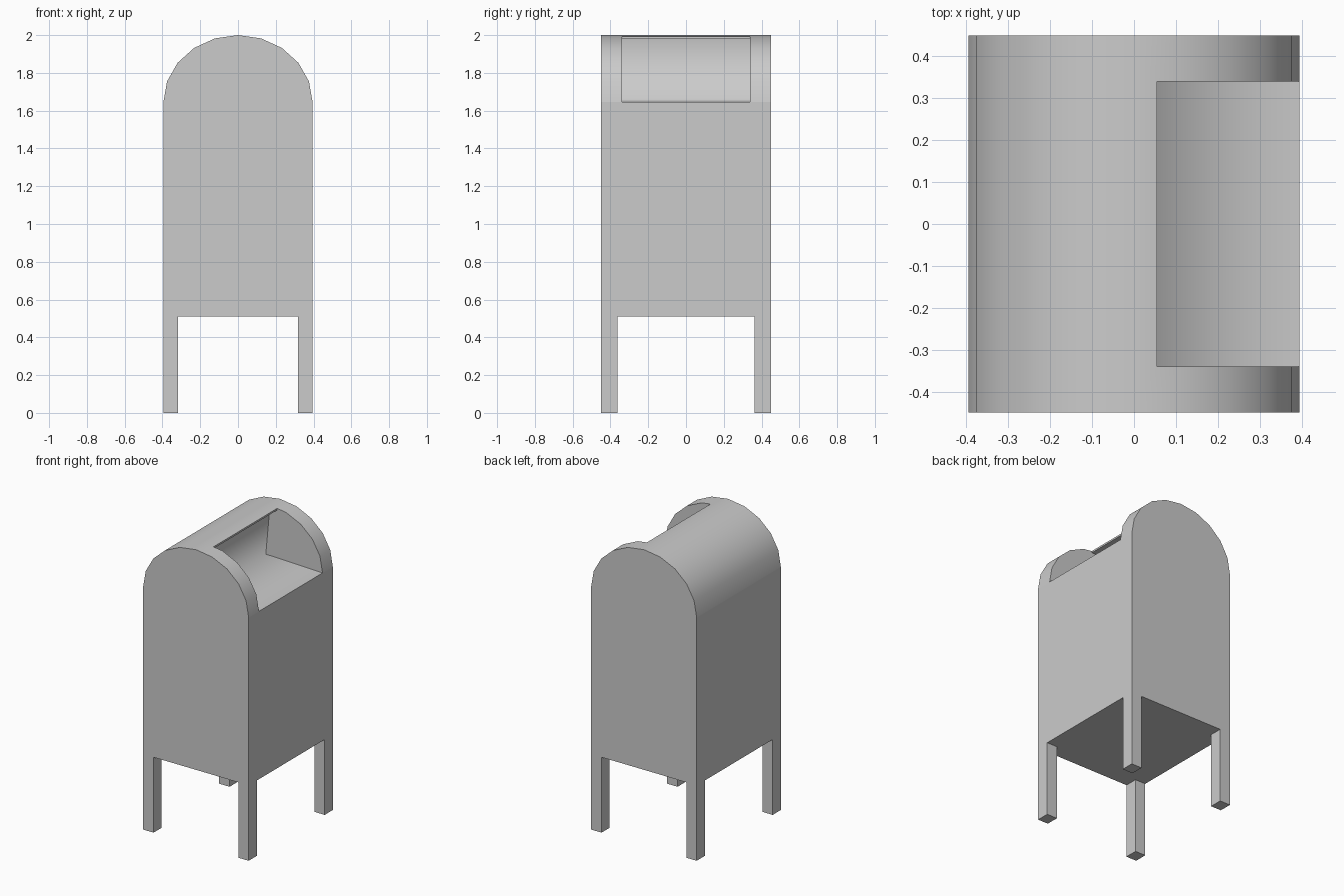
import bpy, bmesh, math

if "Cube" in bpy.data.objects:
    bpy.data.objects.remove(bpy.data.objects["Cube"])

W, D = 0.395, 0.45          # half width, half depth
BASE, SPRING, TOP = 0.51, 1.645, 2.0


def prism(name, profile, half_depth):
    """Extrude an x/z profile along y."""
    bm = bmesh.new()
    face = bm.faces.new([bm.verts.new((x, -half_depth, z)) for x, z in profile])
    out = bmesh.ops.extrude_face_region(bm, geom=[face])
    verts = [g for g in out["geom"] if isinstance(g, bmesh.types.BMVert)]
    bmesh.ops.translate(bm, verts=verts, vec=(0, 2 * half_depth, 0))
    bmesh.ops.recalc_face_normals(bm, faces=bm.faces)
    mesh = bpy.data.meshes.new(name)
    bm.to_mesh(mesh)
    bm.free()
    obj = bpy.data.objects.new(name, mesh)
    bpy.context.collection.objects.link(obj)
    return obj


# Body with a ten-sided elliptical roof
arch = [(W * math.cos(math.pi * i / 10),
         SPRING + (TOP - SPRING) * math.sin(math.pi * i / 10)) for i in range(11)]
body = prism("box_body", [(-W, BASE), (W, BASE)] + arch, D)

# Drop opening: sloping floor, leaning back wall and a thin overhanging lip
cutter = prism("opening_cutter", [(-0.03, 1.66), (W, SPRING + 0.001), (0.5, SPRING + 0.001),
                                  (0.5, 2.2), (0.055, 2.2), (0.055, 1.98), (0.0, 1.98)], 0.34)
mod = body.modifiers.new("opening", 'BOOLEAN')
mod.operation = 'DIFFERENCE'
mod.solver = 'EXACT'
mod.object = cutter
bpy.context.view_layer.objects.active = body
body.select_set(True)
bpy.ops.object.modifier_apply(modifier=mod.name)
bpy.data.objects.remove(cutter)

# Smooth roof and opening scoop, with crisp edges elsewhere
bm = bmesh.new()
bm.from_mesh(body.data)
for f in bm.faces:
    f.smooth = True
for e in bm.edges:
    a, b = e.verts[0].co, e.verts[1].co
    scoop = all(abs(v.x + 0.03) < 0.005 and abs(v.z - 1.66) < 0.005 for v in (a, b)) \
        and abs(a.y - b.y) > 0.1
    spring_line = all(abs(abs(v.x) - W) < 0.003 and abs(v.z - SPRING) < 0.003 for v in (a, b))
    e.smooth = scoop or (e.calc_face_angle(math.pi) < math.radians(30) and not spring_line)
bm.to_mesh(body.data)
bm.free()

# Four square corner legs, flush with the body
LX, LY = 0.078, 0.087
for sx, side in ((-1, "left"), (1, "right")):
    for sy, end in ((-1, "front"), (1, "back")):
        leg = prism(f"{end}_{side}_leg",
                    [(-LX / 2, 0), (LX / 2, 0), (LX / 2, BASE), (-LX / 2, BASE)], LY / 2)
        leg.location = (sx * (W - LX / 2), sy * (D - LY / 2), 0)
